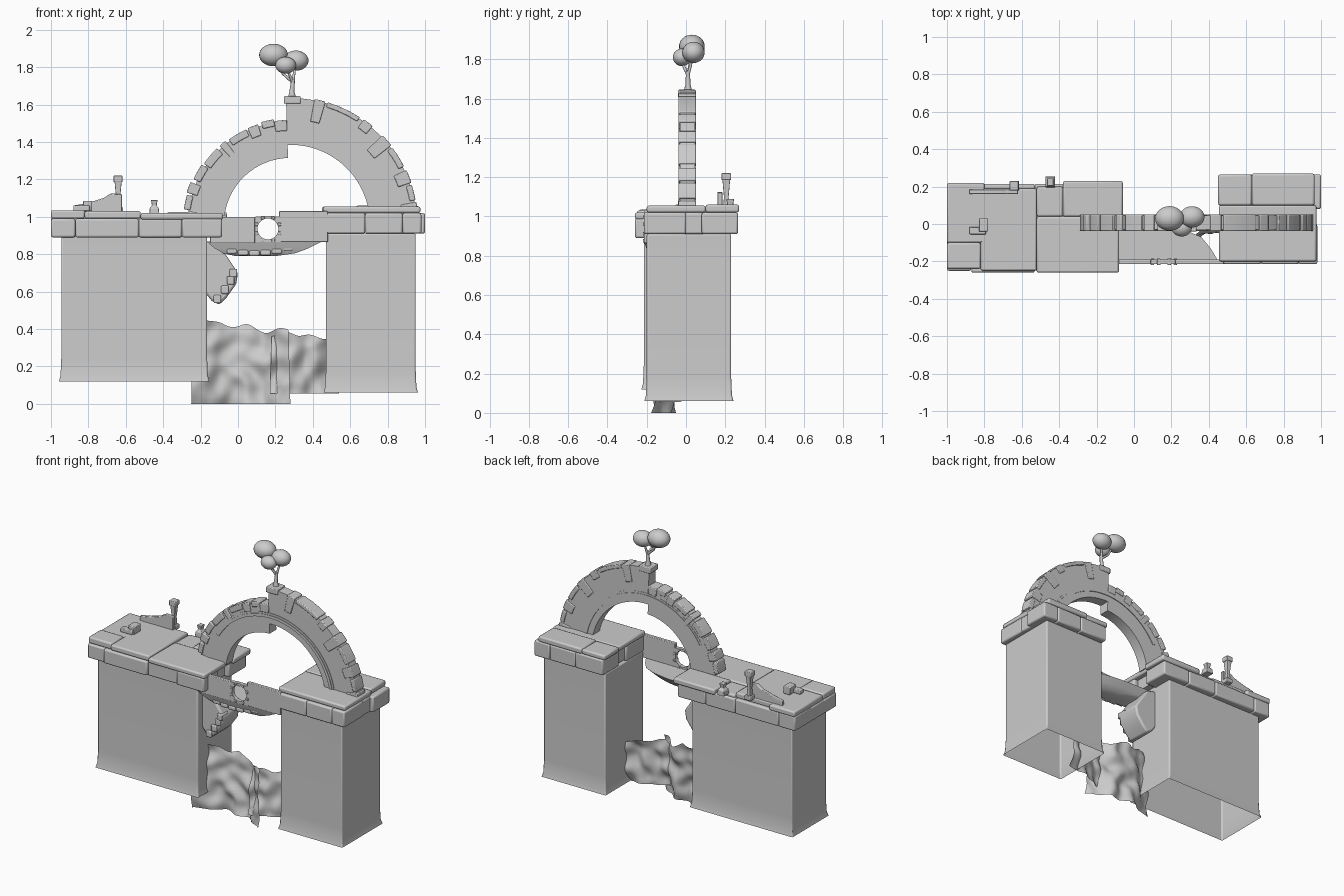
import bpy, bmesh, math
from mathutils import Vector, noise

cube = bpy.data.objects.get("Cube")
if cube:
    bpy.data.objects.remove(cube)

stone = bpy.data.materials.new("grey_stone")
stone.use_nodes = True
stone.diffuse_color = (0.6, 0.6, 0.6, 1)
stone.node_tree.nodes["Principled BSDF"].inputs["Base Color"].default_value = (0.6, 0.6, 0.6, 1)


def finish(ob, bevel=0.0):
    """Material, smooth shading with sharp edges, optional bevel."""
    ob.data.materials.append(stone)
    if bevel:
        m = ob.modifiers.new("worn_edges", "BEVEL")
        m.width, m.segments, m.limit_method = bevel, 2, "ANGLE"
    bpy.ops.object.select_all(action="DESELECT")
    ob.select_set(True)
    bpy.context.view_layer.objects.active = ob
    bpy.ops.object.shade_smooth_by_angle(angle=math.radians(35))


def from_bmesh(name, bm, bevel=0.0):
    bmesh.ops.recalc_face_normals(bm, faces=bm.faces[:])
    me = bpy.data.meshes.new(name)
    bm.to_mesh(me)
    bm.free()
    ob = bpy.data.objects.new(name, me)
    bpy.context.collection.objects.link(ob)
    finish(ob, bevel)


def loft(name, rings, bevel=0.0, cap_first=True):
    """Skin equal-length rings of points and cap the ends."""
    bm = bmesh.new()
    rows = [[bm.verts.new(p) for p in r] for r in rings]
    n = len(rows[0])
    for a, b in zip(rows, rows[1:]):
        for i in range(n):
            bm.faces.new((a[i], a[(i + 1) % n], b[(i + 1) % n], b[i]))
    if cap_first:
        bm.faces.new(rows[0])
    bm.faces.new(rows[-1])
    from_bmesh(name, bm, bevel)


def rect(x0, x1, y0, y1, z, g=0.0):
    return [(x0 - g, y0 - g, z), (x1 + g, y0 - g, z), (x1 + g, y1 + g, z), (x0 - g, y1 + g, z)]


def box(name, x0, x1, y0, y1, z0, z1, bevel=0.01):
    loft(name, [rect(x0, x1, y0, y1, z0), rect(x0, x1, y0, y1, z1)], bevel)


def prism(name, pts, y0, y1, bevel=0.0):
    """Front outline in x and z, extruded in depth."""
    loft(name, [[(x, y, z) for x, z in pts] for y in (y0, y1)], bevel)


def polar(r, deg, cx=0.28, cz=0.96):
    a = math.radians(deg)
    return cx + r * math.cos(a), cz + r * math.sin(a)


def arc(name, r0, r1, a0, a1, y0, y1, n=1, bevel=0.0):
    angles = [a0 + (a1 - a0) * i / n for i in range(n + 1)]
    pts = [polar(r1, a) for a in angles] + [polar(r0, a) for a in reversed(angles)]
    prism(name, pts, y0, y1, bevel)


# Hollow piers with a flared foot, open below
for side, x0, x1, y0, y1, z in (("right", -0.945, -0.165, -0.215, 0.17, 0.12),
                                ("left", 0.47, 0.95, -0.2, 0.23, 0.06)):
    loft(side + "_pier", [rect(x0, x1, y0, y1, h, g) for h, g in
                          ((z, 0.012), (z + 0.03, 0.004), (z + 0.12, 0), (0.91, 0))],
         0.008, cap_first=False)

# Right deck: edge bricks, then paving slabs
for i, (a, b) in enumerate(((-1, -0.87), (-0.87, -0.53), (-0.53, -0.3), (-0.3, -0.085))):
    box(f"right_front_brick_{i}", a, b, -0.25 - 0.01 * (i % 2), -0.1, 0.89, 0.99)
    box(f"right_back_brick_{i}", a, b, 0.02, 0.215, 0.89, 0.995)
box("right_end_brick", -1, -0.85, -0.12, 0.06, 0.89, 0.99)
box("right_deck_core", -0.95, -0.12, -0.2, 0.17, 0.9, 1.0, 0)
box("deck_slab_corner", -1, -0.82, -0.24, -0.1, 0.99, 1.035)
box("deck_slab_end", -1, -0.8, -0.1, 0.22, 0.99, 1.03)
box("deck_slab_wide", -0.82, -0.52, -0.25, 0.19, 0.99, 1.03)
box("deck_slab_inner", -0.52, -0.08, -0.26, 0.04, 0.985, 1.02)
box("deck_slab_back", -0.38, -0.06, 0.04, 0.23, 0.985, 1.025)
box("deck_slab_back_small", -0.52, -0.38, 0.04, 0.2, 0.985, 1.015)

# Left deck
for i, (a, b) in enumerate(((0.465, 0.68), (0.68, 0.88), (0.88, 1.0))):
    box(f"left_front_brick_{i}", a, b - 0.02 * (i == 2), -0.215, 0.0, 0.91, 1.02)
    box(f"left_back_brick_{i}", a, b, 0.08, 0.265, 0.91, 1.02)
box("left_end_brick", 0.82, 0.975, -0.02, 0.1, 0.91, 1.02)
box("left_deck_core", 0.48, 0.95, -0.19, 0.22, 0.92, 1.03, 0)
box("left_slab_front", 0.455, 0.975, -0.2, 0.1, 1.02, 1.055)
box("left_slab_back_a", 0.45, 0.63, 0.1, 0.265, 1.02, 1.055)
box("left_slab_back_b", 0.63, 0.965, 0.1, 0.27, 1.02, 1.06)

# Arch: taller unbroken half, worn half, raised moulding
arc("arch_whole_half", 0.425, 0.675, 7, 92, -0.03, 0.045, 24)
arc("arch_worn_half", 0.355, 0.55, 92, 173, -0.03, 0.045, 24)
arc("arch_moulding", 0.468, 0.488, 7, 150, -0.038, 0.05, 36)
arc("arch_moulding_lip", 0.488, 0.502, 7, 150, -0.034, 0.047, 36)
for i, (r0, r1, a0, a1) in enumerate((
        (0.56, 0.682, 74, 79), (0.655, 0.682, 57, 73), (0.63, 0.685, 50, 55),
        (0.57, 0.685, 38, 44), (0.65, 0.682, 27, 37), (0.61, 0.685, 19, 25),
        (0.65, 0.682, 11, 18), (0.6, 0.685, 6, 10),
        (0.5, 0.558, 92, 99), (0.53, 0.568, 99, 106), (0.5, 0.562, 108, 114),
        (0.52, 0.56, 115, 126), (0.47, 0.565, 128, 132), (0.52, 0.565, 134, 145),
        (0.53, 0.572, 146, 155), (0.52, 0.58, 157, 163), (0.54, 0.575, 164, 172))):
    arc(f"arch_block_{i}", r0, r1, a0, a1, -0.038, 0.051, 3, 0.005)
box("arch_top_block", 0.245, 0.335, -0.04, 0.05, 1.605, 1.645, 0.005)

# Bridge parapet with a round opening
OX, OZ, FRONT, BACK = 0.16, 0.935, -0.215, -0.19
for s, edge in ((-1, "right"), (1, "left")):
    half = [polar(0.056, 90 - s * 180 * i / 12, OX, OZ) for i in range(13)]
    prism(f"parapet_ring_{edge}", half + [(OX, 0.865), (OX + s * 0.07, 0.865),
          (OX + s * 0.07, 1.0), (OX, 1.005)], FRONT, BACK)
    for j in range(4):
        x, z = polar(0.066, 90 - s * (25 + 43 * j), OX, OZ)
        box(f"opening_stone_{edge}_{j}", x - 0.009, x + 0.009, FRONT - 0.005, BACK + 0.005,
            z - 0.009, z + 0.009, 0.003)
box("parapet_right", -0.15, 0.09, FRONT, BACK, 0.86, 1.0, 0.004)
box("parapet_left", 0.22, 0.48, FRONT, BACK, 0.865, 1.03, 0.004)

# Broken bridge floor with a rounded underside
plan = [(-0.17, -0.212), (0.45, -0.212), (0.44, -0.18), (0.41, -0.13), (0.36, -0.07),
        (0.28, -0.035), (0.17, -0.015), (0.05, -0.005), (-0.17, 0.0)]


def floor_ring(z, k):
    return [(0.07 + (x - 0.07) * k, -0.15 + (y + 0.15) * k, z) for x, y in plan]


loft("bridge_floor", [floor_ring(0.79, 0.35), floor_ring(0.805, 0.62),
                      floor_ring(0.83, 0.8), floor_ring(0.868, 1)])
for i in range(6):
    x = -0.06 + i * 0.06
    z = 0.79 + 0.003 * (i - 2) ** 2
    box(f"floor_rubble_{i}", x, x + 0.055, -0.2, -0.15, z, z + 0.03, 0.008)

# Remnant of the vault hanging from the right pier
remnant = [(-0.18, 0.87), (-0.1, 0.85), (-0.02, 0.73), (0.0, 0.7), (-0.01, 0.64),
           (-0.06, 0.57), (-0.1, 0.53), (-0.14, 0.55), (-0.18, 0.6)]
prism("vault_remnant", remnant, -0.16, 0.02, 0.012)
for i, (x, z) in enumerate(((-0.04, 0.66), (-0.07, 0.61), (-0.11, 0.56), (-0.025, 0.7))):
    box(f"remnant_stone_{i}", x - 0.02, x + 0.02, -0.175, -0.1, z - 0.022, z + 0.022, 0.006)


# Lumpy rock faces between the piers
def rock(name, x0, x1, z0, top, drop, y0, y1, bulge, nx=32, nz=22):
    bm = bmesh.new()
    grid = []
    for i in range(nx + 1):
        u = i / nx
        x = x0 + (x1 - x0) * u
        h = top - drop * u + 0.04 * noise.noise(Vector((x * 9, top, 0)))
        row = []
        for j in range(nz + 1):
            v = j / nz
            z = z0 + (h - z0) * v
            lump = noise.noise(Vector((x * 11, z * 10, y0))) * 0.045
            y = y0 + (y1 - y0) * u + bulge * math.sin(math.pi * u) + 0.03 * v - lump
            row.append(bm.verts.new((x + 0.02 * v * (0.5 - u), y, z)))
        grid.append(row)
    for a, b in zip(grid, grid[1:]):
        for j in range(nz):
            bm.faces.new((a[j], b[j], b[j + 1], a[j + 1]))
    from_bmesh(name, bm)


rock("rock_face_right", -0.25, 0.28, 0.0, 0.44, 0.05, -0.17, -0.17, 0.1)
rock("rock_face_left", 0.17, 0.54, 0.055, 0.38, 0.02, -0.14, 0.0, 0.0)

# Ruins standing on the right deck
prism("broken_wall", [(-0.88, 1.02), (-0.62, 1.02), (-0.62, 1.12), (-0.68, 1.125),
                      (-0.72, 1.1), (-0.8, 1.075), (-0.88, 1.06)], 0.16, 0.185, 0.004)
box("post_foot", -0.665, -0.615, 0.18, 0.23, 1.02, 1.05, 0.004)
loft("post_shaft", [rect(-0.652, -0.63, 0.193, 0.217, z, g) for z, g in
                    ((1.04, 0.004), (1.1, 0), (1.19, 0.008))], 0.002)
box("post_head", -0.665, -0.617, 0.18, 0.23, 1.185, 1.22, 0.004)
loft("broken_stub", [rect(-0.46, -0.435, 0.21, 0.24, z, g) for z, g in
                     ((1.01, 0.014), (1.045, 0.012), (1.06, 0), (1.09, 0.005))], 0.003)
box("fallen_block_a", -0.88, -0.79, -0.055, -0.015, 1.03, 1.06, 0.005)
box("fallen_block_b", -0.83, -0.78, -0.04, 0.03, 1.03, 1.085, 0.005)


# Tree on the arch
def branch(name, pts, radii):
    cu = bpy.data.curves.new(name, "CURVE")
    cu.dimensions, cu.bevel_depth, cu.bevel_resolution, cu.use_fill_caps = "3D", 1, 2, True
    sp = cu.splines.new("POLY")
    sp.points.add(len(pts) - 1)
    for p, co, r in zip(sp.points, pts, radii):
        p.co, p.radius = (*co, 1), r
    ob = bpy.data.objects.new(name, cu)
    bpy.context.collection.objects.link(ob)
    cu.materials.append(stone)


branch("tree_trunk", [(0.29, 0.01, 1.63), (0.288, 0.01, 1.67), (0.295, 0.01, 1.74)], [0.024, 0.013, 0.01])
crowns = (((0.19, 0.03, 1.865), 0.077, 0.06), ((0.31, 0.038, 1.835), 0.067, 0.054),
          ((0.255, -0.02, 1.81), 0.055, 0.045))
for i, (c, r, h) in enumerate(crowns):
    mid = (0.29 + (c[0] - 0.29) * 0.5, c[1] * 0.6, 1.765)
    branch(f"tree_branch_{i}", [(0.293, 0.01, 1.72), mid, c], [0.009, 0.007, 0.005])
    bpy.ops.mesh.primitive_uv_sphere_add(segments=24, ring_count=16, location=c)
    bpy.context.object.name = f"tree_crown_{i}"
    bpy.context.object.scale = (r, r * 0.85, h)
    finish(bpy.context.object)
